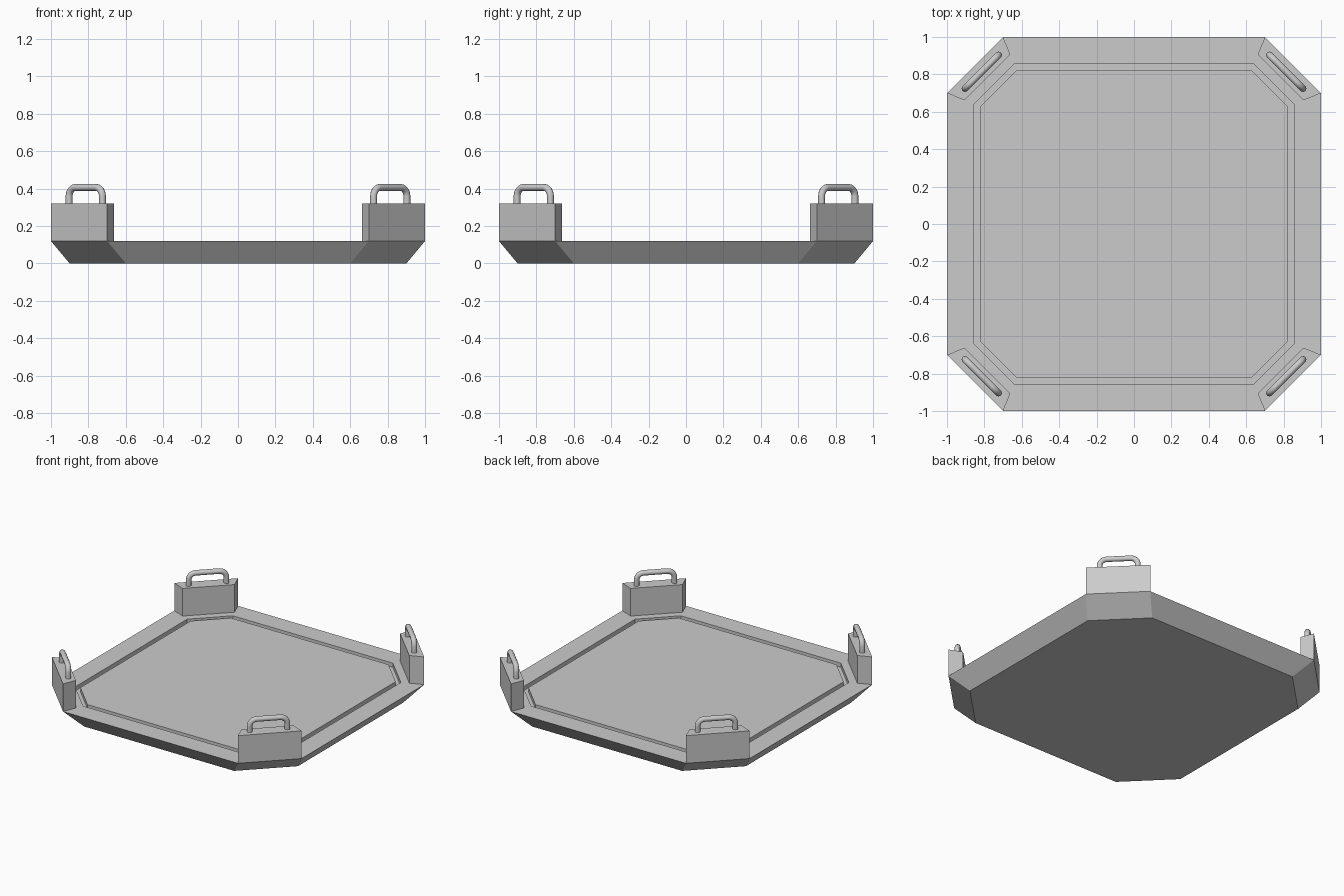
import bpy, bmesh, math
from mathutils import Vector

if "Cube" in bpy.data.objects:
    bpy.data.objects.remove(bpy.data.objects["Cube"])


def octagon(half, cut, z):
    pts = [(half, -cut), (half, cut), (cut, half), (-cut, half),
           (-half, cut), (-half, -cut), (-cut, -half), (cut, -half)]
    return [(x, y, z) for x, y in pts]


def loft(name, sections):
    """Bridge matching rings of points and cap both ends."""
    bm = bmesh.new()
    rings = [[bm.verts.new(p) for p in s] for s in sections]
    n = len(rings[0])
    for a, b in zip(rings, rings[1:]):
        for i in range(n):
            j = (i + 1) % n
            bm.faces.new((a[i], a[j], b[j], b[i]))
    bm.faces.new(rings[0][::-1])
    bm.faces.new(rings[-1])
    bmesh.ops.recalc_face_normals(bm, faces=bm.faces)
    mesh = bpy.data.meshes.new(name)
    bm.to_mesh(mesh)
    bm.free()
    obj = bpy.data.objects.new(name, mesh)
    bpy.context.collection.objects.link(obj)
    return obj


TOP, GROOVE = 0.12, 0.09

# Tray base with flared sides and a square groove around the top panel
loft("tray_base", [
    octagon(0.90, 0.60, 0.0),
    octagon(1.00, 0.70, TOP),
    octagon(0.855, 0.64, TOP),
    octagon(0.855, 0.64, GROOVE),
    octagon(0.82, 0.63, GROOVE),
    octagon(0.82, 0.63, TOP),
])

# Handle path in the tangent/height plane: leg, rounded bend, bar, bend, leg
HALF, BAR_Z, BEND = 0.126, 0.406, 0.047
right = [(HALF, 0.30)]
for i in range(7):
    a = math.radians(15 * i)
    right.append((HALF - BEND + BEND * math.cos(a),
                  BAR_Z - BEND + BEND * math.sin(a)))
path = right + [(-t, z) for t, z in reversed(right)]


def handle(name, sx, sy):
    curve = bpy.data.curves.new(name, 'CURVE')
    curve.dimensions = '3D'
    curve.bevel_depth = 0.0185
    curve.bevel_resolution = 4
    curve.use_fill_caps = True
    spline = curve.splines.new('POLY')
    spline.points.add(len(path) - 1)
    r = math.sqrt(0.5)
    for p, (t, z) in zip(spline.points, path):
        p.co = (sx * (0.814 + t * r), sy * (0.814 - t * r), z, 1)
    obj = bpy.data.objects.new(name, curve)
    bpy.context.collection.objects.link(obj)


# Corner blocks with carrying handles
foot = [(1.0, 0.70), (0.70, 1.0), (0.662, 0.907), (0.907, 0.662)]
for side, sx in (("left", -1), ("right", 1)):
    for end, sy in (("front", -1), ("back", 1)):
        loft(f"{end}_{side}_corner_block",
             [[(sx * x, sy * y, z) for x, y in foot] for z in (TOP, 0.32)])
        handle(f"{end}_{side}_handle", sx, sy)
